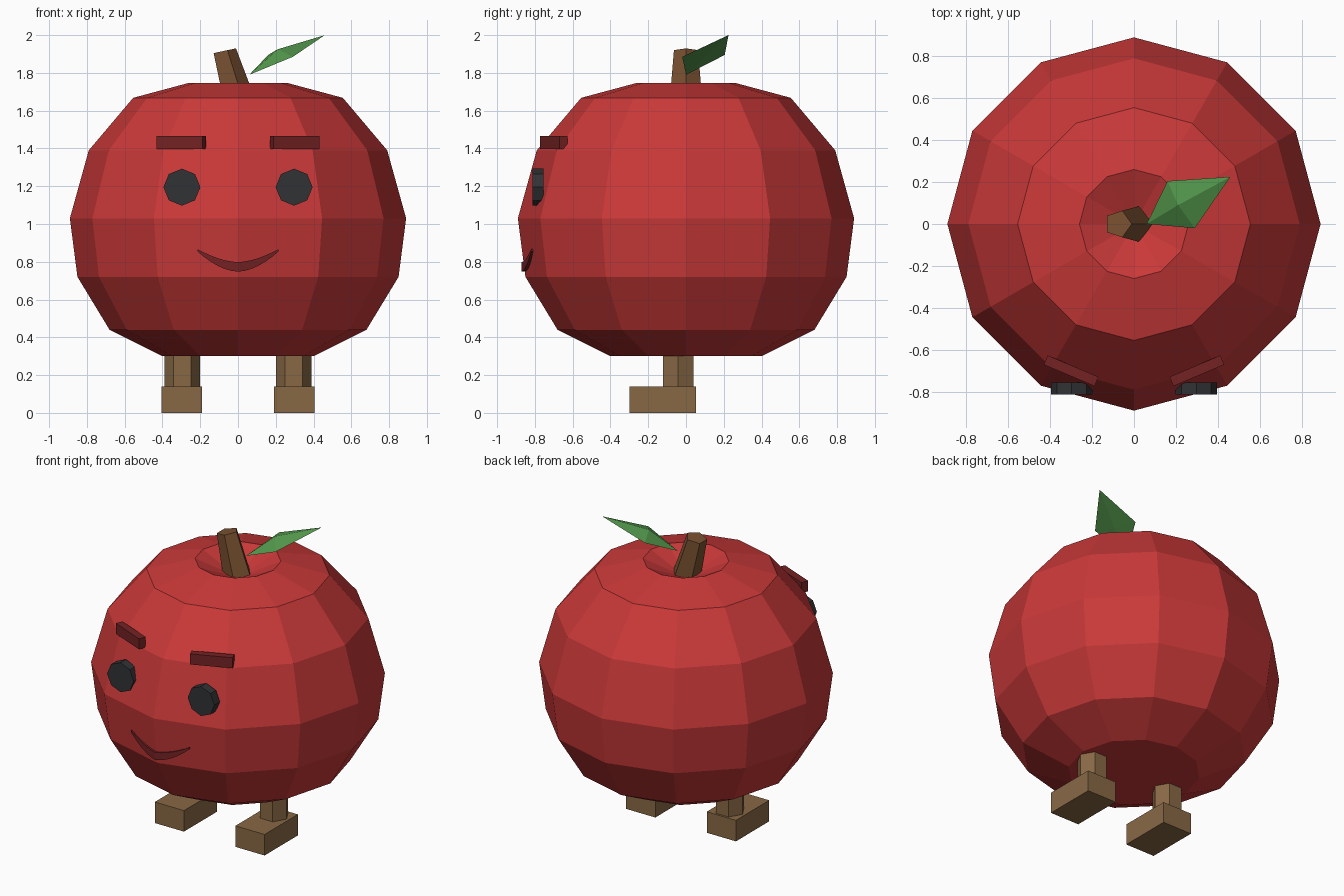
import bpy, math
from mathutils import Vector, Matrix

if "Cube" in bpy.data.objects:
    bpy.data.objects.remove(bpy.data.objects["Cube"])


def material(name, r, g, b):
    m = bpy.data.materials.new(name)
    m.diffuse_color = (r, g, b, 1)
    m.use_nodes = True
    m.node_tree.nodes["Principled BSDF"].inputs["Base Color"].default_value = m.diffuse_color
    return m


RED = material("apple_red", 0.59, 0.04, 0.04)
DARK_RED = material("dark_red", 0.175, 0.016, 0.017)
BLACK = material("charcoal", 0.031, 0.032, 0.034)
TAN = material("leg_brown", 0.25, 0.14, 0.06)
BROWN = material("stem_brown", 0.19, 0.082, 0.03)
GREEN = material("leaf_green", 0.09, 0.32, 0.075)


def build(name, verts, faces, mat):
    me = bpy.data.meshes.new(name)
    me.from_pydata([tuple(v) for v in verts], [], faces)
    me.materials.append(mat)
    ob = bpy.data.objects.new(name, me)
    bpy.context.collection.objects.link(ob)
    return ob


def loft(name, rings, mat):
    """Skin a list of equal closed rings, capped at both ends."""
    n = len(rings[0])
    verts = [v for ring in rings for v in ring]
    faces = [list(range(n))[::-1]]
    for k in range(len(rings) - 1):
        for i in range(n):
            j = (i + 1) % n
            faces.append([k * n + i, k * n + j, (k + 1) * n + j, (k + 1) * n + i])
    last = (len(rings) - 1) * n
    faces.append([last + i for i in range(n)])
    return build(name, verts, faces, mat)


def ring(n, r, z=0.0, cx=0.0, cy=0.0):
    return [Vector((cx + r * math.cos(math.tau * i / n),
                    cy + r * math.sin(math.tau * i / n), z)) for i in range(n)]


def box(name, size, matrix, mat):
    x, y, z = (s / 2 for s in size)
    low = [Vector(c) for c in ((-x, -y, -z), (x, -y, -z), (x, y, -z), (-x, y, -z))]
    high = [v + Vector((0, 0, 2 * z)) for v in low]
    return loft(name, [[matrix @ v for v in low], [matrix @ v for v in high]], mat)


# Faceted twelve-sided body with a sunken crown
profile = [(0.40, 0.30), (0.68, 0.44), (0.85, 0.72), (0.89, 1.03),
           (0.79, 1.39), (0.555, 1.668), (0.26, 1.747), (0.02, 1.64)]
loft("apple_body", [ring(12, r, z) for r, z in profile], RED)

# Leaning, tapered five-sided stem
stem = []
for cx, z, r in ((0.005, 1.63, 0.092), (-0.076, 1.916, 0.067)):
    lean = Matrix.Translation((cx, 0, z)) @ Matrix.Rotation(-0.21, 4, 'Y')
    stem.append([lean @ v for v in ring(5, r)])
loft("stem", stem, BROWN)

# Diamond leaf with a raised ridge point and a lower point
leaf = [(0.06, 0, 1.79), (0.29, -0.02, 1.885), (0.46, 0.225, 2.0),
        (0.16, 0.205, 1.895), (0.21, 0.09, 1.925), (0.23, 0.09, 1.875)]
leaf_faces = []
for i in range(4):
    j = (i + 1) % 4
    leaf_faces += [[i, j, 4], [j, i, 5]]
build("leaf", leaf, leaf_faces, GREEN)

# Paired parts
for side, s in (("left", -1), ("right", 1)):
    # Six-sided leg and block foot
    loft(side + "_leg", [ring(6, 0.093, z, s * 0.295, -0.042) for z in (0.12, 0.33)], TAN)
    box(side + "_foot", (0.215, 0.35, 0.14),
        Matrix.Translation((s * 0.297, -0.123, 0.07)), TAN)
    # Octagonal eye
    facing = Matrix.Translation((s * 0.297, -0.755, 1.195)) @ Matrix.Rotation(math.pi / 2, 4, 'X')
    loft(side + "_eye", [[facing @ v for v in ring(8, 0.098, d)] for d in (0, 0.058)], BLACK)
    # Eyebrow turned to follow the body
    turn = Matrix.Translation((s * 0.3, -0.70, 1.431)) @ Matrix.Rotation(s * 0.40, 4, 'Z')
    box(side + "_eyebrow", (0.263, 0.048, 0.07), turn, DARK_RED)

# Crescent smile wrapped around the front
smile = []
for i in range(13):
    t = i / 6 - 1
    x = 0.215 * t
    front = -0.872 + 0.245 * abs(x)
    low = 0.748 + 0.107 * abs(t) ** 1.8
    high = low + 0.012 + 0.038 * (1 - t * t)
    smile.append([Vector((x, y, z)) for y, z in
                  ((front, low), (front + 0.04, low), (front + 0.04, high), (front, high))])
loft("smile", smile, DARK_RED)

# Consistent outward normals
import bmesh
for ob in bpy.context.collection.objects:
    bm = bmesh.new()
    bm.from_mesh(ob.data)
    bmesh.ops.recalc_face_normals(bm, faces=bm.faces)
    bm.to_mesh(ob.data)
    bm.free()
